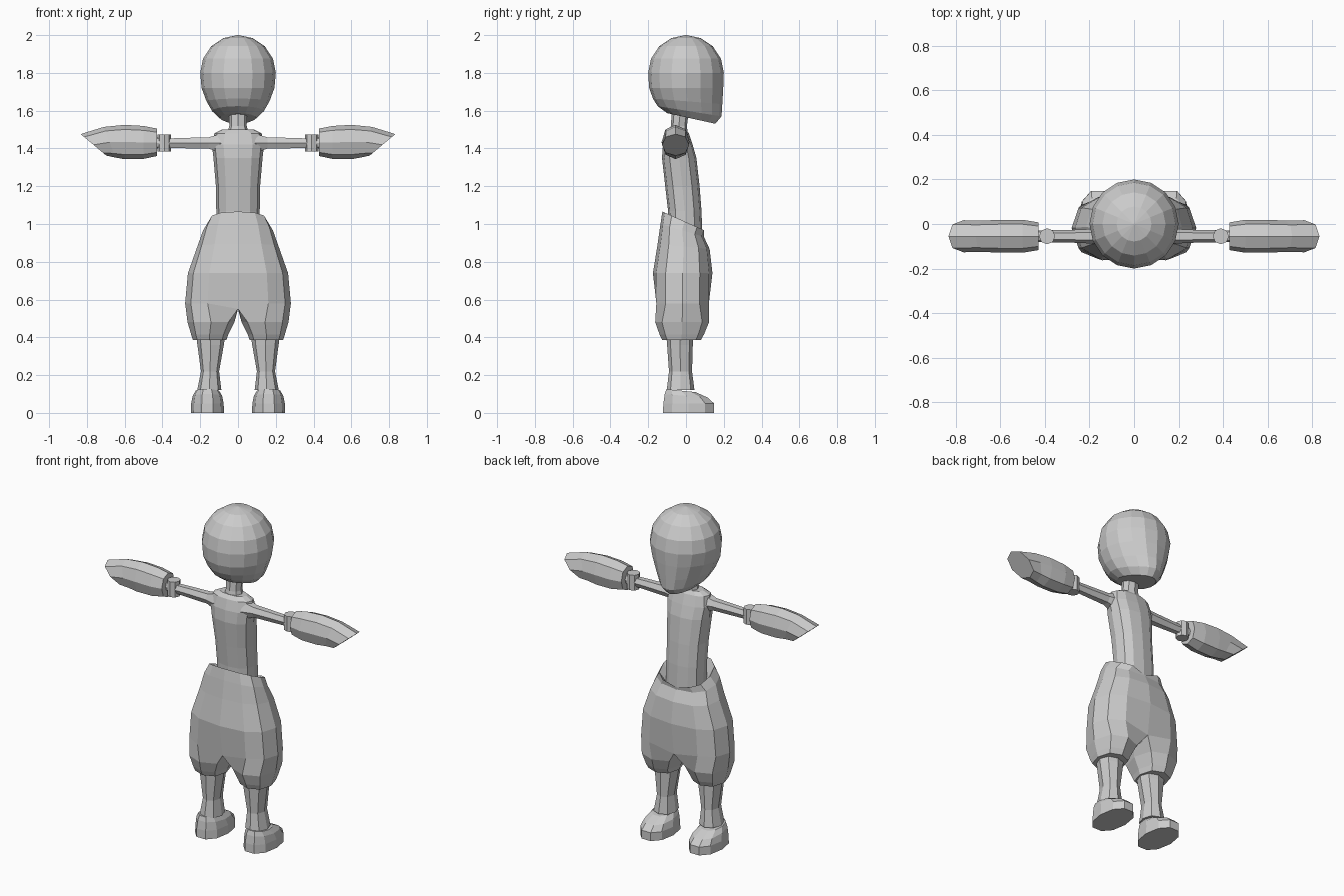
import bpy, bmesh
from math import sin, cos, pi, radians
from mathutils import Vector

if "Cube" in bpy.data.objects:
    bpy.data.objects.remove(bpy.data.objects["Cube"])

grey = bpy.data.materials.new("plain grey")
grey.use_nodes = True
grey.diffuse_color = (0.6, 0.6, 0.6, 1)
grey.node_tree.nodes["Principled BSDF"].inputs["Base Color"].default_value = (0.6, 0.6, 0.6, 1)


def unit(a, power):
    """Point on a rounded square of the given squareness."""
    c, s = cos(a), sin(a)
    p = lambda v: (1 if v > 0 else -1) * abs(v) ** power
    return p(c), p(s)


def flat_ring(z, rx, y0, y1, cx=0, slope=0, n=8, power=0.9):
    """Horizontal ring spanning y0..y1, optionally tilted along y."""
    pts = []
    for i in range(n):
        c, s = unit(2 * pi * i / n, power)
        y = (y0 + y1) / 2 + s * (y1 - y0) / 2
        pts.append(Vector((cx + rx * c, y, z + slope * y)))
    return pts


def side_ring(x, ry, z0, z1, shear=0, n=8, cy=-0.055):
    """Upright ring across the x axis, sheared along x by height."""
    pts = []
    for i in range(n):
        c, s = unit(2 * pi * i / n, 0.9)
        pts.append(Vector((x + shear * s, cy + ry * c, (z0 + z1) / 2 + s * (z1 - z0) / 2)))
    return pts


def finish(name, bm, mirror=False):
    if mirror:
        bmesh.ops.mirror(bm, geom=bm.verts[:] + bm.edges[:] + bm.faces[:],
                         axis='X', merge_dist=0.0005)
    bmesh.ops.remove_doubles(bm, verts=bm.verts, dist=0.0002)
    bmesh.ops.recalc_face_normals(bm, faces=bm.faces)
    mesh = bpy.data.meshes.new(name)
    bm.to_mesh(mesh)
    bm.free()
    mesh.materials.append(grey)
    ob = bpy.data.objects.new(name, mesh)
    bpy.context.collection.objects.link(ob)
    return ob


def bridge(bm, a, b, closed=True):
    n = len(a)
    for i in range(n if closed else n - 1):
        j = (i + 1) % n
        bm.faces.new((a[i], a[j], b[j], b[i]))


def loft(name, rings, mirror=False):
    bm = bmesh.new()
    rows = [[bm.verts.new(p) for p in r] for r in rings]
    for a, b in zip(rows, rows[1:]):
        bridge(bm, a, b)
    bm.faces.new(rows[0])
    bm.faces.new(rows[-1])
    return finish(name, bm, mirror)


# Head: round skull running down into a narrow, forward chin
skull = [flat_ring(1.8 + 0.2 * sin(radians(t)), 0.2 * cos(radians(t)),
                   -0.2 * cos(radians(t)), 0.2 * cos(radians(t)), n=16, power=1)
         for t in (89, 67, 45, 22, 0)]
jaw = [flat_ring(z, rx, y0, y1, slope=k, n=16, power=1) for z, rx, y0, y1, k in (
    (1.72, 0.193, -0.195, 0.197, 0),
    (1.65, 0.168, -0.175, 0.192, -0.08),
    (1.60, 0.140, -0.150, 0.188, -0.16),
    (1.565, 0.10, -0.100, 0.155, -0.22))]
for ring in jaw:
    for p in ring:
        if p.y > 0:
            p.x *= 1 - 0.3 * (1.8 - p.z) / 0.25 * p.y / 0.19
loft("head", skull + jaw)

# Neck
loft("neck", [flat_ring(z, r, y0, y1) for z, r, y0, y1 in (
    (1.6, 0.048, -0.075, 0.015), (1.52, 0.046, -0.08, 0.005), (1.47, 0.06, -0.09, 0.01))])

# Torso, slightly bowed
loft("torso", [flat_ring(z, r, y0, y1, n=12, power=0.85) for z, r, y0, y1 in (
    (1.50, 0.085, -0.085, 0.0), (1.48, 0.125, -0.105, 0.015), (1.42, 0.138, -0.122, 0.035),
    (1.35, 0.130, -0.127, 0.055), (1.20, 0.117, -0.110, 0.072), (1.07, 0.115, -0.095, 0.082),
    (0.90, 0.115, -0.090, 0.088))])

# Arms, wristbands and flared hands with slanted ends
loft("arms", [side_ring(x, ry, z0, z1, n=6) for x, ry, z0, z1 in (
    (0.09, 0.05, 1.37, 1.485), (0.155, 0.034, 1.395, 1.463), (0.27, 0.029, 1.397, 1.460),
    (0.38, 0.027, 1.400, 1.456))], True)
loft("wristbands", [flat_ring(z, 0.036, -0.091, -0.019, cx=0.39, power=1)
                    for z in (1.383, 1.475)], True)
loft("wrists", [side_ring(x, 0.025, 1.40, 1.46) for x in (0.38, 0.44)], True)
loft("hands", [side_ring(x, ry, z0, z1, k) for x, ry, z0, z1, k in (
    (0.428, 0.062, 1.36, 1.505, 0), (0.50, 0.074, 1.345, 1.519, 0),
    (0.60, 0.074, 1.343, 1.525, 0), (0.68, 0.070, 1.352, 1.514, 0.03),
    (0.765, 0.072, 1.362, 1.476, 0.068))], True)

# Shorts: body strips split into two closed legs below the crotch
bm = bmesh.new()
body = []
for z, rx, y0, y1, k in ((0.95, 0.112, -0.092, 0.086, -0.3), (1.01, 0.155, -0.125, 0.108, -0.45),
                         (0.96, 0.185, -0.135, 0.095, -0.3), (0.88, 0.215, -0.150, 0.125, -0.1),
                         (0.74, 0.265, -0.175, 0.140, 0), (0.58, 0.280, -0.174, 0.138, 0)):
    row = []
    for i in range(7):
        c, s = unit(-pi / 2 + i * pi / 6, 0.8)
        y = (y0 + y1) / 2 + s * (y1 - y0) / 2
        row.append(Vector((0 if i in (0, 6) else rx * c, y, z + k * y)))
    body.append(row)
# Dip at the back of the waist, raised crotch arch at the bottom
body[1][6] += Vector((0, -0.018, -0.02))
for i in (0, 6):
    body[5][i].z = 0.55
    body[5][i].y *= 0.85
rows = [[bm.verts.new(p) for p in r] for r in body]
for a, b in zip(rows, rows[1:]):
    bridge(bm, a, b, closed=False)
last = rows[-1] + [bm.verts.new((0, -0.01, 0.56))]
for z, cx, rx, y0, y1 in ((0.48, 0.143, 0.124, -0.163, 0.122), (0.415, 0.150, 0.098, -0.140, 0.095),
                          (0.385, 0.150, 0.088, -0.125, 0.078)):
    row = []
    for i in range(8):
        c, s = unit(radians(-135 + 45 * i), 0.85)
        row.append(bm.verts.new((cx + rx * c, (y0 + y1) / 2 + s * (y1 - y0) / 2, z)))
    bridge(bm, last, row)
    last = row
bm.faces.new(last)
finish("shorts", bm, True)

# Legs running into rounded feet
loft("legs", [flat_ring(z, rx, y0, y1, cx=cx) for z, rx, y0, y1, cx in (
    (0.42, 0.078, -0.105, 0.04, 0.145), (0.36, 0.070, -0.100, 0.036, 0.145),
    (0.22, 0.048, -0.090, 0.032, 0.148), (0.12, 0.064, -0.102, 0.045, 0.152))], True)
loft("feet", [flat_ring(z, rx, y0, y1, cx=0.162, slope=k, n=10) for z, rx, y0, y1, k in (
    (0.115, 0.062, -0.108, 0.055, -0.1), (0.09, 0.078, -0.118, 0.120, -0.08),
    (0.05, 0.086, -0.126, 0.155, 0), (0, 0.088, -0.128, 0.155, 0))], True)
